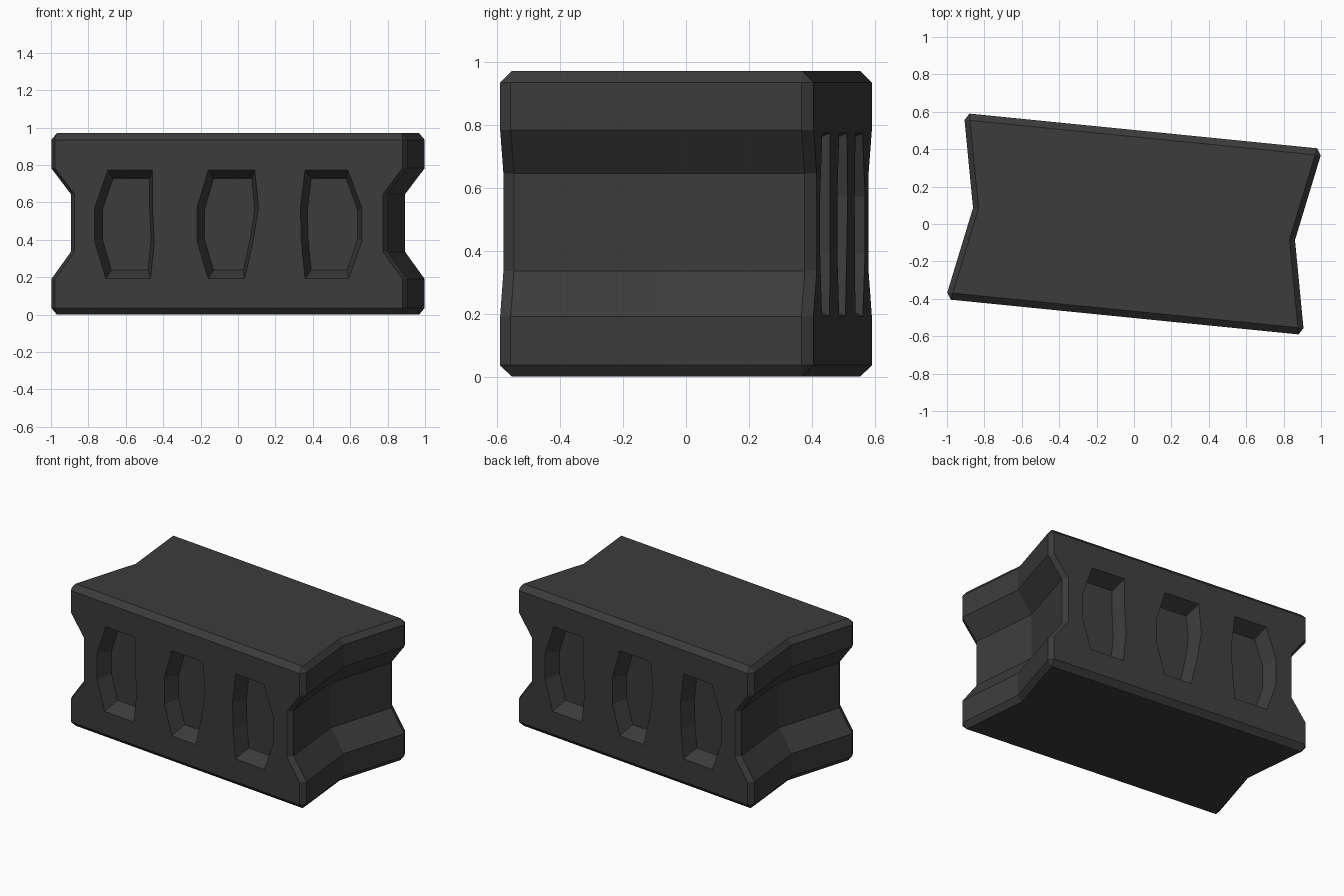
import bpy, bmesh, math
from mathutils import Matrix, Vector

cube = bpy.data.objects.get("Cube")
if cube:
    bpy.data.objects.remove(cube, do_unlink=True)

HEIGHT = 0.97
LENGTH, DEPTH = 0.957, 0.5      # half sizes
CHAMFER = 0.036
NOTCH = 0.092                   # depth of the V in each end
RECESS = 0.105                  # depth of the groove around each end
TURN = Matrix.Rotation(-math.radians(5.7), 4, 'Z')

stone = bpy.data.materials.new("dark grey stone")
stone.use_nodes = True
grey = (0.045, 0.045, 0.045, 1)
stone.diffuse_color = grey
stone.node_tree.nodes["Principled BSDF"].inputs["Base Color"].default_value = grey


def loft(name, rings):
    """Closed solid skinned through equal-length rings of points."""
    bm = bmesh.new()
    loops = [[bm.verts.new(p) for p in ring] for ring in rings]
    n = len(loops[0])
    for a, b in zip(loops, loops[1:]):
        for i in range(n):
            j = (i + 1) % n
            bm.faces.new((a[i], a[j], b[j], b[i]))
    bm.faces.new(loops[0][::-1])
    bm.faces.new(loops[-1])
    bmesh.ops.remove_doubles(bm, verts=bm.verts, dist=0.0005)
    bmesh.ops.recalc_face_normals(bm, faces=bm.faces)
    mesh = bpy.data.meshes.new(name)
    bm.to_mesh(mesh)
    bm.free()
    mesh.materials.append(stone)
    obj = bpy.data.objects.new(name, mesh)
    bpy.context.collection.objects.link(obj)
    return obj


def plan(z, recess=0.0, cap=False):
    """Outline of the block at one height; caps are inset by the chamfer."""
    end = LENGTH - recess
    d = DEPTH - CHAMFER
    if cap:
        end -= 0.03
        corner = [(end, -d), (end, -d)]
    else:
        corner = [(end - 0.023, -DEPTH), (end, -d)]
    side = corner + [(end - NOTCH, 0)] + [(x, -y) for x, y in corner[::-1]]
    outline = side + [(-x, -y) for x, y in side]
    return [Vector((x, y, z)) for x, y in outline]


# Block body with grooved, notched ends
block = loft("block", [
    plan(0, cap=True),
    plan(CHAMFER),
    plan(0.19),
    plan(0.335, RECESS),
    plan(0.645, RECESS),
    plan(0.783),
    plan(HEIGHT - CHAMFER),
    plan(HEIGHT, cap=True),
])

# Uneven hollows: left and right edges from top to bottom
LEVELS = (0.773, 0.573, 0.39, 0.192)
HOLLOWS = [
    ((-0.65, -0.72, -0.72, -0.66), (-0.41, -0.41, -0.4, -0.42)),
    ((-0.11, -0.17, -0.17, -0.11), (0.14, 0.16, 0.13, 0.085)),
    ((0.41, 0.385, 0.39, 0.41), (0.64, 0.715, 0.715, 0.645)),
]


def hollow_cutter(left, right, spin):
    edge = list(zip(left, LEVELS)) + list(zip(right, LEVELS))[::-1]
    cx = sum(x for x, z in edge) / len(edge)
    cz = sum(z for x, z in edge) / len(edge)

    def ring(y, sx, sz):
        return [spin @ Vector((cx + (x - cx) * sx, y, cz + (z - cz) * sz))
                for x, z in edge]
    return loft("hollow_cutter", [ring(-DEPTH - 0.05, 1, 1),
                                  ring(-DEPTH, 1, 1),
                                  ring(-DEPTH + 0.1, 0.82, 0.84)])


# Cut the hollows into the front, then the back half a turn round
bpy.context.view_layer.objects.active = block
for turn in (0, math.pi):
    spin = Matrix.Rotation(turn, 4, 'Z')
    for left, right in HOLLOWS:
        cutter = hollow_cutter(left, right, spin)
        cutter.hide_render = True
        cut = block.modifiers.new("hollow", 'BOOLEAN')
        cut.operation = 'DIFFERENCE'
        cut.solver = 'EXACT'
        cut.object = cutter
        bpy.ops.object.modifier_apply(modifier=cut.name)
        bpy.data.objects.remove(cutter, do_unlink=True)

block.data.transform(TURN)
